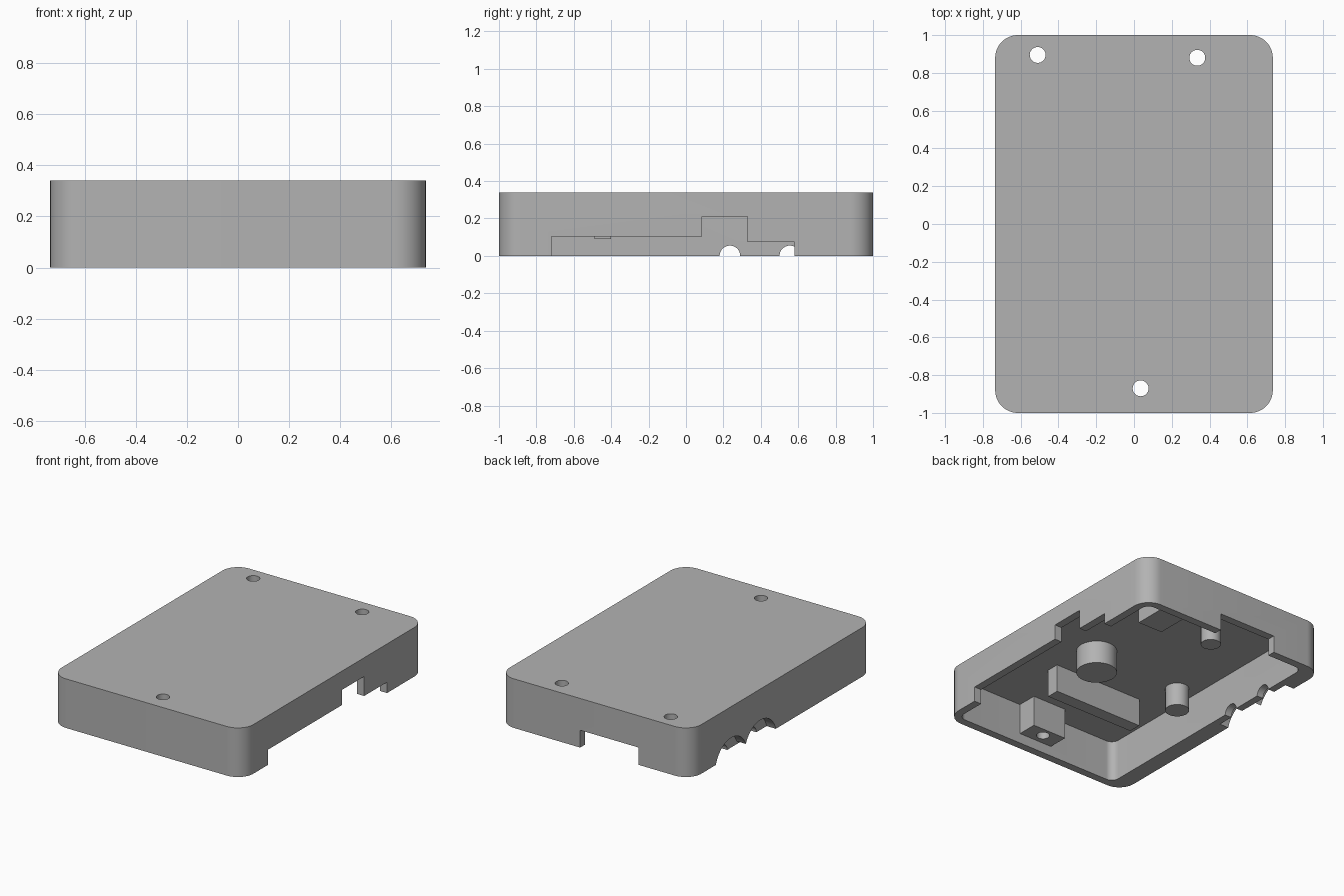
import bpy, bmesh, math
from mathutils import Matrix, Vector

cube = bpy.data.objects.get("Cube")
if cube:
    bpy.data.objects.remove(cube, do_unlink=True)

HEIGHT, CEILING = 0.34, 0.285

grey = bpy.data.materials.new("plain grey")
grey.use_nodes = True
grey.diffuse_color = (0.45, 0.45, 0.45, 1)
grey.node_tree.nodes["Principled BSDF"].inputs["Base Color"].default_value = grey.diffuse_color


def add_object(name, bm):
    mesh = bpy.data.meshes.new(name)
    bmesh.ops.recalc_face_normals(bm, faces=bm.faces[:])
    bm.to_mesh(mesh)
    bm.free()
    mesh.materials.append(grey)
    obj = bpy.data.objects.new(name, mesh)
    bpy.context.collection.objects.link(obj)
    return obj


def box(name, x, y, z, radius=0):
    """Box from (min, max) ranges, with optional rounded upright corners."""
    bm = bmesh.new()
    bmesh.ops.create_cube(bm, size=1)
    for v in bm.verts:
        v.co = Vector([(r[0] + r[1]) / 2 + c * (r[1] - r[0]) for r, c in zip((x, y, z), v.co)])
    if radius:
        upright = [e for e in bm.edges
                   if abs(e.verts[0].co.z - e.verts[1].co.z) > 0.01]
        bmesh.ops.bevel(bm, geom=upright, offset=radius, segments=12,
                        profile=0.5, affect='EDGES')
    return add_object(name, bm)


def cylinder(name, centre, radius, length, axis='Z'):
    bm = bmesh.new()
    turn = Matrix.Rotation(math.pi / 2, 4, 'Y') if axis == 'X' else Matrix()
    bmesh.ops.create_cone(bm, cap_ends=True, segments=48, radius1=radius, radius2=radius,
                          depth=length, matrix=Matrix.Translation(centre) @ turn)
    return add_object(name, bm)


def combine(target, tool, operation):
    """Apply a boolean to the target and discard the tool."""
    mod = target.modifiers.new("combine", 'BOOLEAN')
    mod.object, mod.operation, mod.solver = tool, operation, 'EXACT'
    graph = bpy.context.evaluated_depsgraph_get()
    result = bpy.data.meshes.new_from_object(target.evaluated_get(graph))
    target.modifiers.clear()
    target.data = result
    bpy.data.objects.remove(tool, do_unlink=True)


def cut(tool):
    combine(shell, tool, 'DIFFERENCE')


def join(tool):
    combine(shell, tool, 'UNION')


# Hollow shell, open underneath, thicker along its right wall
shell = box("case_cover", (-0.735, 0.735), (-1, 1), (0, HEIGHT), 0.12)
cut(box("cavity", (-0.615, 0.68), (-0.945, 0.945), (-0.1, CEILING), 0.055))

# Stepped cable opening in the left wall
for start, end, top in ((-0.72, 0.09, 0.105), (0.085, 0.33, 0.21), (0.325, 0.58, 0.075)):
    cut(box("side_opening", (0.6, 0.8), (start, end), (-0.1, top)))

# Plug opening in the back wall
cut(box("back_opening", (-0.335, 0.11), (0.9, 1.1), (-0.1, 0.12)))

# Round cable ports with wide outer recesses in the right wall
for y in (0.235, 0.555):
    cut(cylinder("plug_recess", (-0.735, y, -0.05), 0.175, 0.14, 'X'))
    cut(cylinder("cable_port", (-0.7, y, 0), 0.055, 0.3, 'X'))

# Screw blocks and support bar hanging from the ceiling
TOP = CEILING + 0.02
join(box("front_screw_block", (-0.095, 0.165), (-0.97, -0.805), (0.07, TOP)))
join(box("back_screw_block", (0.24, 0.43), (0.56, 0.97), (0.13, TOP)))
join(box("support_bar", (-0.38, 0.31), (-0.49, -0.4), (0.09, TOP)))

# Round support posts
for x, y, radius in ((0.23, -0.1, 0.13), (-0.48, -0.14, 0.077), (-0.1, 0.65, 0.065)):
    bottom = 0.125
    join(cylinder("post", (x, y, (bottom + TOP) / 2), radius, TOP - bottom))

# Screw holes through the top
for x, y in ((-0.51, 0.895), (0.335, 0.88), (0.035, -0.87)):
    cut(cylinder("screw_hole", (x, y, 0.2), 0.042, 0.8))

bpy.ops.object.select_all(action='DESELECT')
shell.select_set(True)
bpy.context.view_layer.objects.active = shell
bpy.ops.object.shade_smooth_by_angle(angle=math.radians(30))
